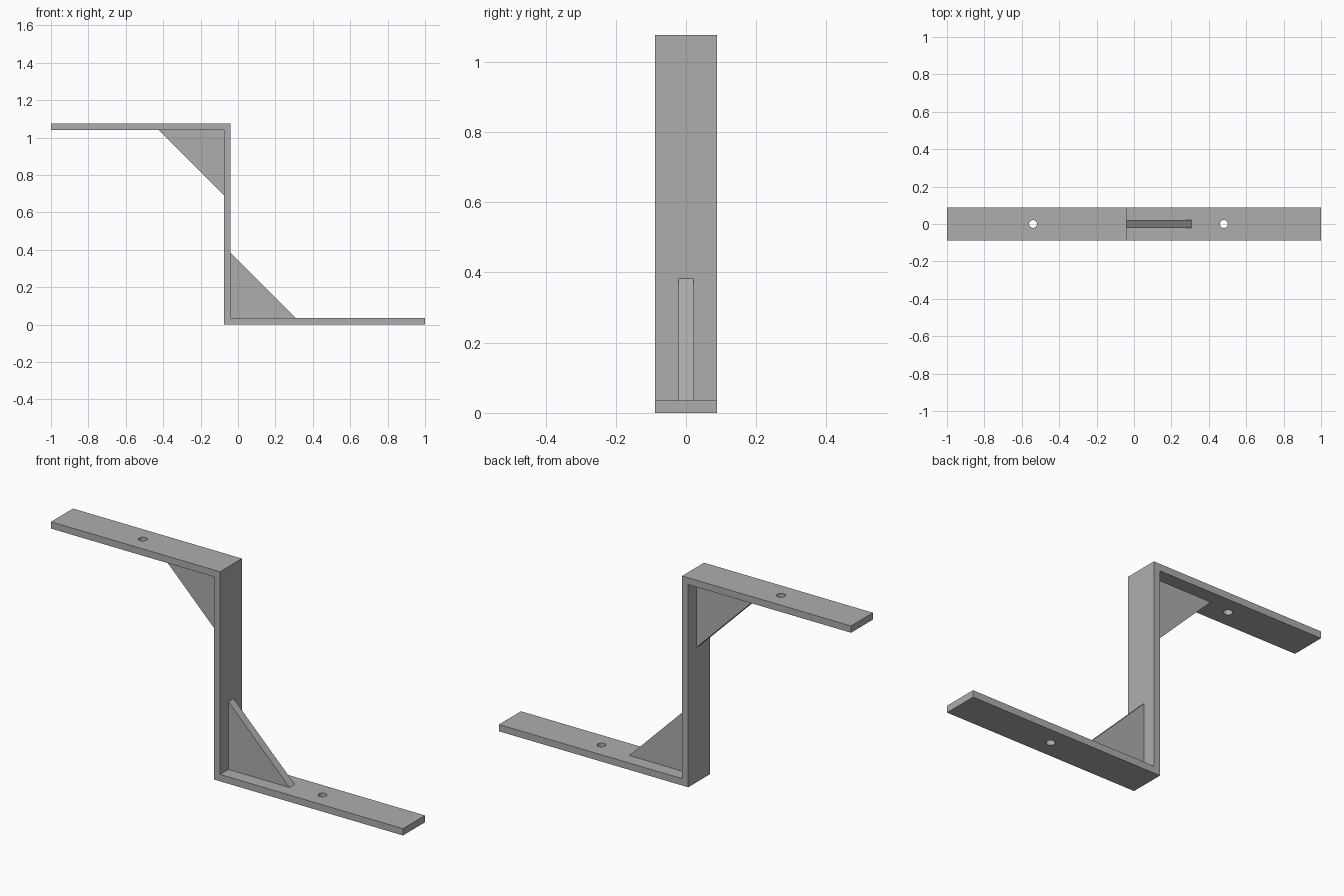
import bpy
import bmesh

cube = bpy.data.objects.get("Cube")
if cube:
    bpy.data.objects.remove(cube, do_unlink=True)

GREY = (0.42, 0.42, 0.42, 1)
steel = bpy.data.materials.new("grey steel")
steel.use_nodes = True
steel.diffuse_color = GREY
steel.node_tree.nodes["Principled BSDF"].inputs["Base Color"].default_value = GREY


def extrude_profile(name, points, width):
    """Extrude an x-z outline along y, centred on y = 0."""
    bm = bmesh.new()
    face = bm.faces.new([bm.verts.new((x, -width / 2, z)) for x, z in points])
    new = bmesh.ops.extrude_face_region(bm, geom=[face])["geom"]
    verts = [v for v in new if isinstance(v, bmesh.types.BMVert)]
    bmesh.ops.translate(bm, verts=verts, vec=(0, width, 0))
    bmesh.ops.recalc_face_normals(bm, faces=bm.faces)
    mesh = bpy.data.meshes.new(name)
    bm.to_mesh(mesh)
    bm.free()
    mesh.materials.append(steel)
    obj = bpy.data.objects.new(name, mesh)
    bpy.context.collection.objects.link(obj)
    return obj


HEIGHT, THICK, WIDTH = 1.076, 0.035, 0.178
WEB_L, WEB_R = -0.075, -0.04
LEG, RIB = 0.348, 0.042

# Z-shaped strip: upper flange, upright web, lower flange
strip = extrude_profile("bracket_strip", [
    (-1, HEIGHT), (-1, HEIGHT - THICK), (WEB_L, HEIGHT - THICK), (WEB_L, 0),
    (1, 0), (1, THICK), (WEB_R, THICK), (WEB_R, HEIGHT)], WIDTH)

# Screw holes, one through each flange
for name, x, z in (("upper", -0.54, HEIGHT), ("lower", 0.48, 0)):
    bpy.ops.mesh.primitive_cylinder_add(vertices=32, radius=0.021, depth=0.2, location=(x, 0, z))
    cutter = bpy.context.object
    cutter.name = name + "_hole_cutter"
    cutter.data.materials.append(steel)
    cutter.hide_render = True
    cutter.hide_set(True)
    cut = strip.modifiers.new(name + "_hole", "BOOLEAN")
    cut.operation = "DIFFERENCE"
    cut.solver = "EXACT"
    cut.object = cutter

# Triangular gussets in both inner corners
for name, x, z, side in (("upper_gusset", WEB_L, HEIGHT - THICK, -1),
                         ("lower_gusset", WEB_R, THICK, 1)):
    extrude_profile(name, [(x, z), (x + side * LEG, z), (x, z + side * LEG)], RIB)
